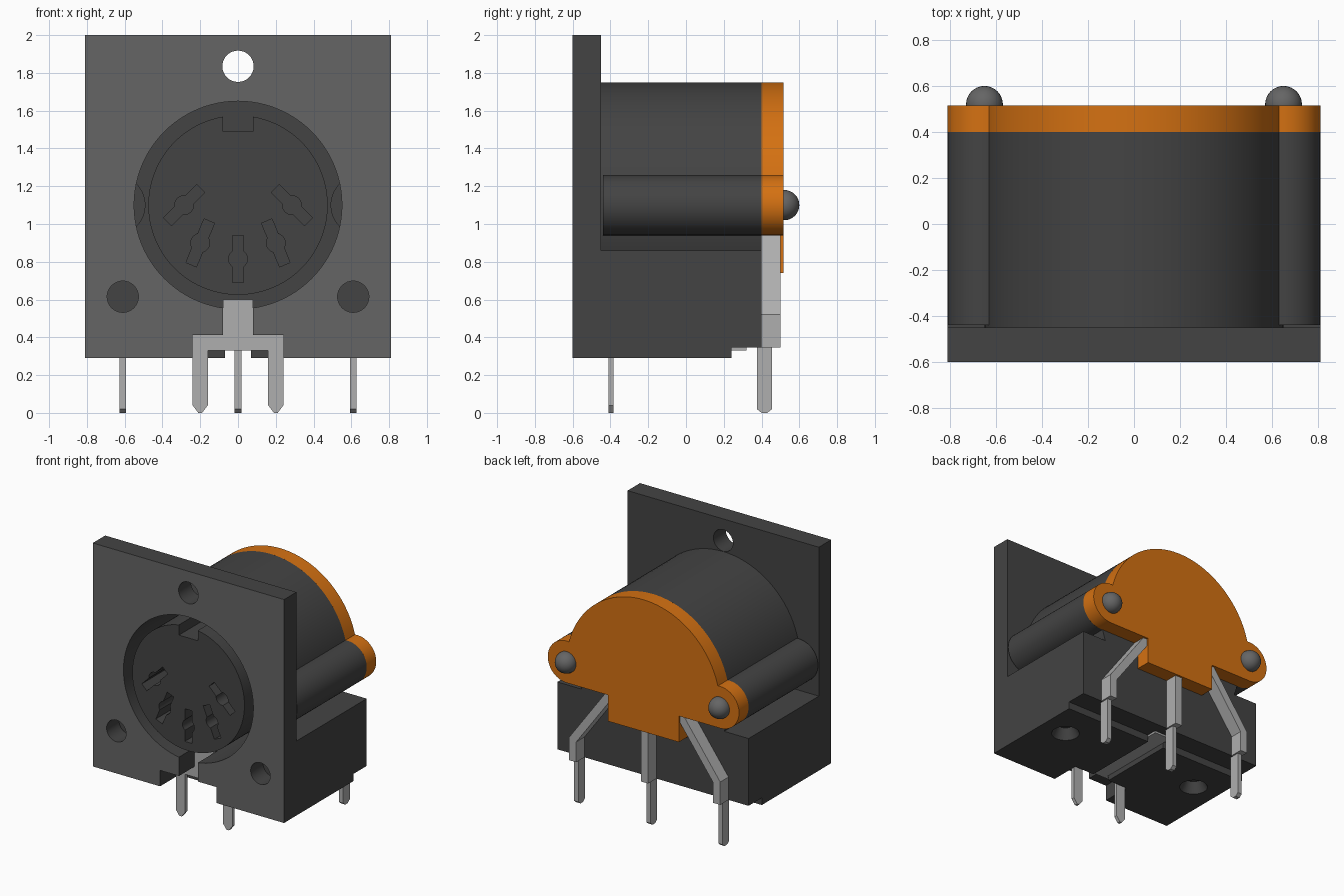
import bpy, bmesh
from math import sin, cos, radians, degrees, asin, pi
from mathutils import Matrix

cube = bpy.data.objects.get("Cube")
if cube:
    bpy.data.objects.remove(cube, do_unlink=True)


def material(name, r, g, b):
    m = bpy.data.materials.new(name)
    m.use_nodes = True
    m.diffuse_color = (r, g, b, 1)
    m.node_tree.nodes["Principled BSDF"].inputs["Base Color"].default_value = (r, g, b, 1)
    return m


dark = material("dark_plastic", 0.057, 0.057, 0.057)
grey = material("grey_plastic", 0.13, 0.13, 0.13)
orange = material("orange_plastic", 0.66, 0.165, 0.006)
metal = material("pin_metal", 0.43, 0.43, 0.43)


def finish(name, bm, mat):
    bmesh.ops.recalc_face_normals(bm, faces=bm.faces)
    mesh = bpy.data.meshes.new(name)
    bm.to_mesh(mesh)
    bm.free()
    mesh.materials.append(mat)
    obj = bpy.data.objects.new(name, mesh)
    bpy.context.collection.objects.link(obj)
    return obj


def prism(name, pts, a, b, mat=dark, axis="y"):
    """Extrude an (x, z) profile along y, or a (y, z) profile along x."""
    bm = bmesh.new()
    place = (lambda p, t: (p[0], t, p[1])) if axis == "y" else (lambda p, t: (t, p[0], p[1]))
    ends = [[bm.verts.new(place(p, t)) for p in pts] for t in (a, b)]
    for loop in ends:
        bm.faces.new(loop)
    n = len(pts)
    for i in range(n):
        j = (i + 1) % n
        bm.faces.new((ends[0][i], ends[0][j], ends[1][j], ends[1][i]))
    return finish(name, bm, mat)


def rect(u0, u1, v0, v1):
    return [(u0, v0), (u1, v0), (u1, v1), (u0, v1)]


def arc(cx, cz, r, start, end, n):
    angles = [radians(start + (end - start) * i / n) for i in range(n + 1)]
    return [(cx + r * cos(a), cz + r * sin(a)) for a in angles]


def circle(cx, cz, r, n=64):
    return arc(cx, cz, r, 0, 360, n)[:-1]


def select(obj):
    bpy.ops.object.select_all(action="DESELECT")
    obj.select_set(True)
    bpy.context.view_layer.objects.active = obj


def combine(obj, others, operation):
    """Apply booleans and remove the tool objects."""
    select(obj)
    for other in others:
        mod = obj.modifiers.new("bool", "BOOLEAN")
        mod.operation, mod.solver, mod.object = operation, "EXACT", other
        bpy.ops.object.modifier_apply(modifier=mod.name)
        bpy.data.objects.remove(other, do_unlink=True)


def smooth(obj):
    select(obj)
    bpy.ops.object.shade_smooth_by_angle(angle=radians(35))


W, FRONT, BACK, CZ = 0.81, -0.6, 0.4, 1.1

# Housing: front plate with a lighter face, lower block and round barrel
housing = prism("housing", rect(-W, W, 0.29, 2.0), FRONT, -0.45)
housing.data.materials.append(grey)
for face in housing.data.polygons:
    if face.normal.y < -0.9:
        face.material_index = 1
block = prism("block", [(-0.5, 0.29), (0.24, 0.29), (0.24, 0.345), (BACK, 0.345),
                        (BACK, 0.86), (-0.5, 0.86)], -W, W, axis="x")
barrel = prism("barrel", circle(0, CZ, 0.65, 96), -0.5, BACK)
combine(housing, [block, barrel], "UNION")

# Cuts: socket ring, mounting holes, bracket notches and bottom channel
cuts = [
    prism("socket_cut", circle(0, CZ, 0.55, 96), -0.7, 0),
    prism("top_hole_cut", circle(0, 1.835, 0.083, 32), -0.7, -0.42),
    prism("wide_notch_cut", rect(-0.24, 0.24, 0.2, 0.412), -0.7, -0.37),
    prism("narrow_notch_cut", rect(-0.08, 0.08, 0.2, 0.6), -0.7, -0.37),
    prism("channel_cut", rect(-0.07, 0.07, 0.2, 0.345), -0.5, 0.5),
]
for side in (-1, 1):
    cuts.append(prism("front_hole_cut", circle(side * 0.61, 0.615, 0.083, 32), -0.7, -0.45))
    bm = bmesh.new()
    bmesh.ops.create_cone(bm, cap_ends=True, segments=32, radius1=0.12, radius2=0.06, depth=0.12,
                          matrix=Matrix.Translation((side * 0.6, -0.05, 0.31)))
    cuts.append(finish("bottom_hole_cut", bm, dark))
combine(housing, cuts, "DIFFERENCE")
smooth(housing)

# Contact insert with a key notch and five radial contact slots
half = degrees(asin(0.08 / 0.475))
insert = prism("contact_insert", arc(0, CZ, 0.475, 90 + half, 450 - half, 90)
               + [(0.08, 1.49), (-0.08, 1.49)], FRONT, 0.05)
slot = (rect(-0.03, 0.03, -0.125, 0.125)[:2] + arc(0, 0, 0.05, -53.1, 53.1, 8)
        + rect(-0.03, 0.03, -0.125, 0.125)[2:] + arc(0, 0, 0.05, 126.9, 233.1, 8))
slots = []
for cx, cz, tilt in ((0, 0.815, 0), (0.2, 0.9, 22.5), (-0.2, 0.9, -22.5),
                     (0.285, 1.1, 45), (-0.285, 1.1, -45)):
    c, s = cos(radians(tilt)), sin(radians(tilt))
    pts = [(cx + u * c - v * s, cz + u * s + v * c) for u, v in slot]
    slots.append(prism("slot_cut", pts, -0.7, -0.3))
combine(insert, slots, "DIFFERENCE")
smooth(insert)

# Back cover: half disc with two round ears and a lower tab
meet = degrees(2 * asin(0.08 / 0.65))
right_half = ([(0.3, 0.74), (0.3, 0.94)] + arc(0.65, CZ, 0.16, -90, 90 + meet / 2, 24)
              + arc(0, CZ, 0.65, meet, 90, 28)[1:])
left_half = [(-x, z) for x, z in reversed(right_half[:-1])]
smooth(prism("back_cover", right_half + left_half, BACK, 0.515, orange))

# Screw posts and domed rivets
for side, word in ((1, "left"), (-1, "right")):
    smooth(prism(word + "_post", circle(side * 0.65, CZ, 0.16, 48), -0.44, BACK))
    bm = bmesh.new()
    bmesh.ops.create_uvsphere(bm, u_segments=32, v_segments=16, radius=0.08)
    rivet = finish(word + "_rivet", bm, grey)
    rivet.location = (side * 0.65, 0.52, CZ)
    smooth(rivet)

# Ground bracket: front plate with two pointed legs, and a strip running back
leg = [(0.16, 0.33), (0.16, 0.04), (0.19, 0), (0.21, 0), (0.24, 0.04), (0.24, 0.412),
       (0.08, 0.412), (0.08, 0.6)]
prism("ground_bracket", leg + [(-x, z) for x, z in reversed(leg)], -0.41, -0.385, metal)
prism("ground_strip", rect(-0.07, 0.07, 0.33, 0.345), -0.4, 0.32, metal)


# Solder pins: wide upper arm and slim tapered lower end
def lower_pin(name, x):
    prism(name, [(0.375, 0.36), (0.375, 0.02), (0.4, 0), (0.43, 0), (0.455, 0.02), (0.455, 0.36)],
          x - 0.018, x + 0.018, metal, axis="x")


prism("centre_pin_arm", rect(-0.03, 0.03, 0.345, 0.78), BACK, 0.5, metal)
lower_pin("centre_pin", 0)
arm = [(0.58, 0.345), (0.64, 0.345), (0.64, 0.52), (0.325, 0.95), (0.25, 0.95), (0.58, 0.5)]
for side, word in ((1, "left"), (-1, "right")):
    prism(word + "_pin_arm", [(side * x, z) for x, z in arm], BACK, 0.5, metal)
    lower_pin(word + "_pin", side * 0.61)
